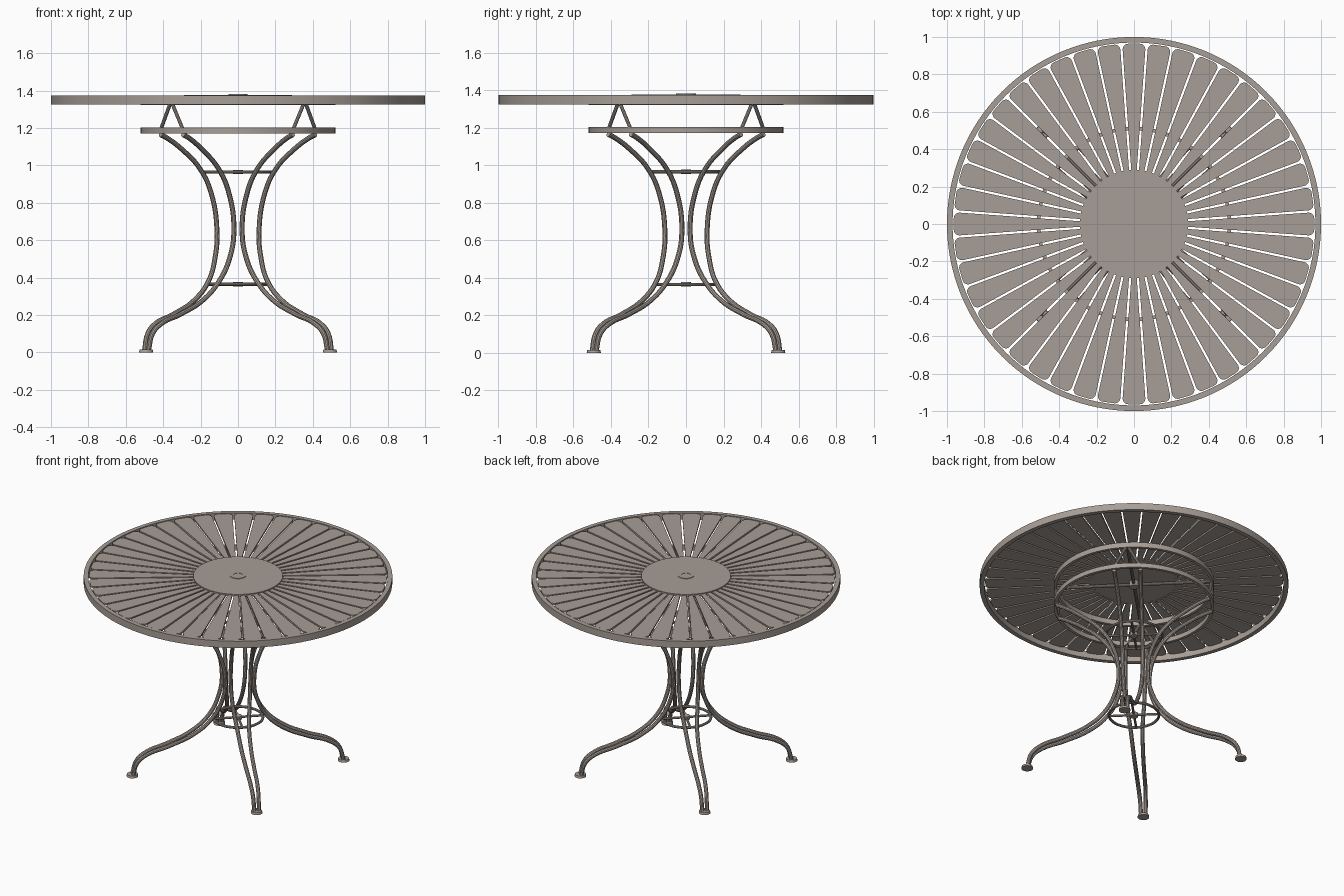
import bpy, bmesh, math
from mathutils import Vector

if "Cube" in bpy.data.objects:
    bpy.data.objects.remove(bpy.data.objects["Cube"])

mat = bpy.data.materials.new("warm grey metal")
mat.diffuse_color = (0.39, 0.34, 0.305, 1)
mat.use_nodes = True
mat.node_tree.nodes["Principled BSDF"].inputs["Base Color"].default_value = mat.diffuse_color


def finish(name, bm, smooth=True):
    bmesh.ops.recalc_face_normals(bm, faces=bm.faces[:])
    me = bpy.data.meshes.new(name)
    bm.to_mesh(me)
    bm.free()
    ob = bpy.data.objects.new(name, me)
    bpy.context.collection.objects.link(ob)
    me.materials.append(mat)
    if smooth:
        bpy.ops.object.select_all(action='DESELECT')
        ob.select_set(True)
        bpy.context.view_layer.objects.active = ob
        bpy.ops.object.shade_smooth_by_angle(angle=math.radians(35))
    return ob


def band(name, r0, r1, z0, z1, n=96):
    """Flat ring with a rectangular section."""
    bm = bmesh.new()
    loops = []
    for i in range(n):
        a = 2 * math.pi * i / n
        loops.append([bm.verts.new((r * math.cos(a), r * math.sin(a), z))
                      for r, z in ((r0, z0), (r1, z0), (r1, z1), (r0, z1))])
    for i in range(n):
        p, q = loops[i], loops[(i + 1) % n]
        for k in range(4):
            m = (k + 1) % 4
            bm.faces.new((p[k], q[k], q[m], p[m]))
    return finish(name, bm)


def disc(name, r, z0, z1, x=0, y=0, n=64, r_top=None):
    bm = bmesh.new()
    bmesh.ops.create_cone(bm, cap_ends=True, segments=n, radius1=r,
                          radius2=r_top or r, depth=z1 - z0)
    bmesh.ops.translate(bm, verts=bm.verts[:], vec=(x, y, (z0 + z1) / 2))
    return finish(name, bm)


def rod(name, pts, r, curved=False, cyclic=False):
    """Round bar along a path, turned into a mesh."""
    cu = bpy.data.curves.new(name, 'CURVE')
    cu.dimensions = '3D'
    cu.bevel_depth = r
    cu.bevel_resolution = 3
    cu.use_fill_caps = True
    cu.resolution_u = 6
    sp = cu.splines.new('BEZIER' if curved else 'POLY')
    if curved:
        sp.bezier_points.add(len(pts) - 1)
        for b, p in zip(sp.bezier_points, pts):
            b.co = p
            b.handle_left_type = b.handle_right_type = 'AUTO'
    else:
        sp.points.add(len(pts) - 1)
        for b, p in zip(sp.points, pts):
            b.co = (*p, 1)
    sp.use_cyclic_u = cyclic
    tmp = bpy.data.objects.new(name, cu)
    bpy.context.collection.objects.link(tmp)
    bpy.context.view_layer.update()
    me = bpy.data.meshes.new_from_object(
        tmp.evaluated_get(bpy.context.evaluated_depsgraph_get()))
    bpy.data.objects.remove(tmp)
    bm = bmesh.new()
    bm.from_mesh(me)
    return finish(name, bm)


def polar(a, rad, tan, z):
    """Point at a radial and a sideways distance along direction a."""
    c, s = math.cos(a), math.sin(a)
    return Vector((rad * c - tan * s, rad * s + tan * c, z))


# Table top: rim, centre plate and small boss
band("top_rim", 0.97, 1.0, 1.325, 1.373, 128)
disc("centre_plate", 0.29, 1.36, 1.377, n=96)
band("centre_boss_ring", 0.03, 0.052, 1.375, 1.381, 32)
disc("centre_plug", 0.029, 1.374, 1.380, n=32)

# Radial slats with rounded outer corners
N, R_IN, R_OUT, RC = 44, 0.27, 0.964, 0.03
bm = bmesh.new()
half = lambda r: r * math.tan(math.pi / N) - 0.006
side = [(R_IN, half(R_IN))]
for k in range(7):
    t = math.pi / 2 * k / 6
    side.append((R_OUT - RC + RC * math.sin(t),
                 half(R_OUT - RC) - RC + RC * math.cos(t)))
outline = side + [(r, -w) for r, w in reversed(side)]
for i in range(N):
    a = 2 * math.pi * i / N
    lo = [bm.verts.new(polar(a, r, w, 1.358)) for r, w in outline]
    hi = [bm.verts.new(polar(a, r, w, 1.370)) for r, w in outline]
    bm.faces.new(lo)
    bm.faces.new(hi)
    for k in range(len(lo)):
        m = (k + 1) % len(lo)
        bm.faces.new((lo[k], lo[m], hi[m], hi[k]))
finish("top_slats", bm, False)

# Support rings below the top
band("upper_support_ring", 0.50, 0.52, 1.322, 1.358)
band("lower_support_ring", 0.50, 0.52, 1.172, 1.204)

# Legs: radius, sideways offset, height
LEG = [(0.50, 0.085, 1.165), (0.45, 0.083, 1.145), (0.354, 0.076, 1.09),
       (0.215, 0.07, 0.98), (0.135, 0.067, 0.85), (0.095, 0.064, 0.65),
       (0.12, 0.055, 0.50), (0.184, 0.04, 0.38), (0.297, 0.032, 0.28),
       (0.46, 0.026, 0.205), (0.60, 0.022, 0.155), (0.665, 0.018, 0.10),
       (0.692, 0.015, 0.012)]
for i in range(4):
    a = math.pi / 4 + i * math.pi / 2
    for s in (-1, 1):
        rod(f"leg_{i}_rod_{'left' if s < 0 else 'right'}",
            [polar(a, r, s * t, z) for r, t, z in LEG], 0.0135, curved=True)
        # Inverted V struts between the two support rings
        rod(f"v_strut_{i}_{s}", [polar(a, 0.50, s * 0.085, 1.19),
                                 polar(a, 0.505, s * 0.008, 1.33)], 0.010)
    f = polar(a, 0.695, 0, 0)
    disc(f"foot_{i}", 0.038, 0, 0.016, f.x, f.y, 24, 0.035)

# Cross bars under the top, on the diagonals
for i in range(2):
    a = math.pi / 4 + i * math.pi / 2
    rod(f"top_cross_bar_{i}", [polar(a, -0.505, 0, 1.34), polar(a, 0.505, 0, 1.34)], 0.011)
disc("top_cross_hub", 0.03, 1.322, 1.362, n=24)

# Stretcher rings holding the legs together, each with a cross and hub
for name, r, z in (("upper", 0.182, 0.965), ("lower", 0.162, 0.365)):
    rod(f"{name}_stretcher_ring",
        [polar(2 * math.pi * k / 48, r, 0, z) for k in range(48)], 0.009, cyclic=True)
    for i in range(2):
        a = math.pi / 4 + i * math.pi / 2
        rod(f"{name}_stretcher_bar_{i}", [polar(a, -r, 0, z), polar(a, r, 0, z)], 0.008)
    disc(f"{name}_stretcher_hub", 0.026, z - 0.012, z + 0.012, n=24)
